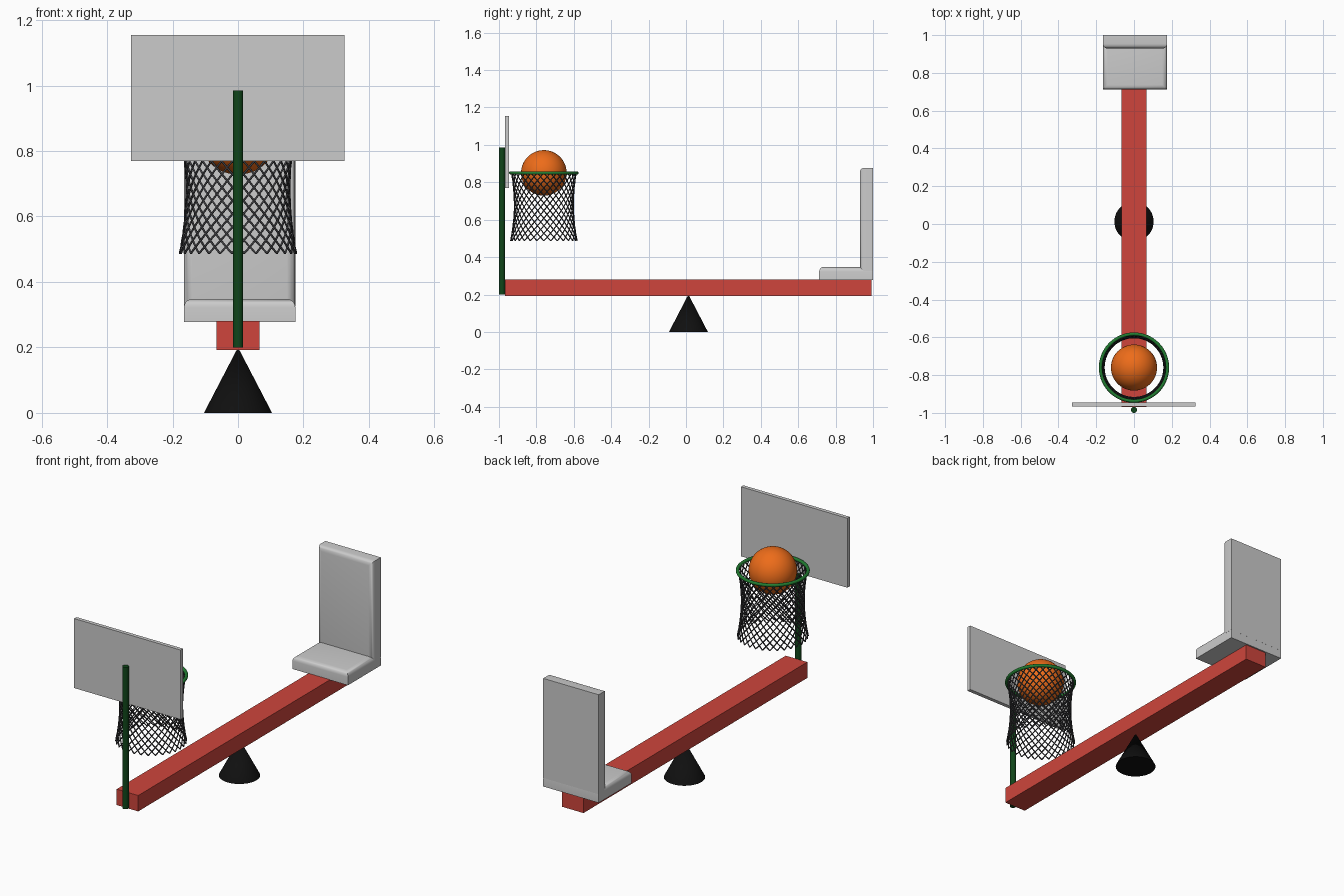
import bpy, bmesh, math

if "Cube" in bpy.data.objects:
    bpy.data.objects.remove(bpy.data.objects["Cube"])


def material(name, rgb):
    m = bpy.data.materials.new(name)
    m.diffuse_color = (*rgb, 1)
    m.use_nodes = True
    m.node_tree.nodes["Principled BSDF"].inputs["Base Color"].default_value = m.diffuse_color
    return m


RED = material("red", (0.62, 0.06, 0.045))
DARK_GREEN = material("dark_green", (0.005, 0.06, 0.01))
GREEN = material("green", (0.015, 0.2, 0.03))
ORANGE = material("orange", (0.85, 0.15, 0.01))
BLACK = material("black", (0.005, 0.005, 0.005))
NET = material("net_grey", (0.05, 0.05, 0.055))


def finish(name, mat=None, smooth=None):
    ob = bpy.context.object
    ob.name = name
    if mat:
        ob.data.materials.append(mat)
    if smooth:
        bpy.ops.object.shade_smooth_by_angle(angle=math.radians(smooth))
    return ob


def box(name, lo, hi, mat=None, round_face=None, radius=0.025):
    """Box from corner to corner; optionally round the rim of the face along round_face."""
    bm = bmesh.new()
    bmesh.ops.create_cube(bm, size=1)
    for v in bm.verts:
        v.co = [(a + b) / 2 + c * (b - a) for a, b, c in zip(lo, hi, v.co)]
    if round_face:
        bm.normal_update()
        face = max(bm.faces, key=lambda f: sum(a * b for a, b in zip(f.normal, round_face)))
        bmesh.ops.bevel(bm, geom=list(face.edges), offset=radius, segments=5,
                        profile=0.5, affect='EDGES')
    mesh = bpy.data.meshes.new(name)
    bm.to_mesh(mesh)
    bm.free()
    ob = bpy.data.objects.new(name, mesh)
    bpy.context.collection.objects.link(ob)
    bpy.ops.object.select_all(action='DESELECT')
    bpy.context.view_layer.objects.active = ob
    ob.select_set(True)
    return finish(name, mat, 50 if round_face else None)


# Seesaw beam and its pivot
box("beam", (-0.066, -0.968, 0.192), (0.066, 0.992, 0.28), RED)
bpy.ops.mesh.primitive_cone_add(vertices=48, radius1=0.104, depth=0.2, location=(0, 0.013, 0.1))
finish("pivot_cone", BLACK, 40)

# Seat: cushion rounded on top, backrest rounded at the front
box("seat_cushion", (-0.165, 0.712, 0.278), (0.175, 1.0, 0.348), None, (0, 0, 1))
box("seat_back", (-0.165, 0.929, 0.325), (0.175, 1.0, 0.877), None, (0, -1, 0))

# Pole and backboard
bpy.ops.mesh.primitive_cylinder_add(vertices=32, radius=0.016, depth=0.785,
                                    location=(0, -0.984, 0.5925))
finish("pole", DARK_GREEN, 40)
box("backboard", (-0.327, -0.967, 0.77), (0.325, -0.946, 1.155))

# Hoop and ball
HOOP_Y, HOOP_Z = -0.76, 0.85
bpy.ops.mesh.primitive_torus_add(major_radius=0.177, minor_radius=0.009, major_segments=64,
                                 minor_segments=12, location=(0, HOOP_Y, HOOP_Z))
finish("hoop", GREEN, 60)
bpy.ops.mesh.primitive_uv_sphere_add(segments=48, ring_count=24, radius=0.122,
                                     location=(0, HOOP_Y, HOOP_Z))
finish("ball", ORANGE, 60)

# Net: two opposing sets of helical strands on a waisted tube
STRANDS, ROWS, STEPS = 30, 9, 27
Z_TOP, Z_BOTTOM = 0.85, 0.487


def net_radius(t):
    # quadratic through top, waist and hem radii
    top, waist, hem = 0.173, 0.158, 0.178
    return (top * (1 - t) * (1 - 2 * t) + waist * 4 * t * (1 - t) + hem * t * (2 * t - 1))


curve = bpy.data.curves.new("net", 'CURVE')
curve.dimensions = '3D'
curve.bevel_depth = 0.0032
curve.bevel_resolution = 1
curve.use_fill_caps = True
for direction in (1, -1):
    for i in range(STRANDS):
        sp = curve.splines.new('POLY')
        sp.points.add(STEPS)
        for k, p in enumerate(sp.points):
            t = k / STEPS
            a = 2 * math.pi / STRANDS * (i + direction * ROWS * t)
            r = net_radius(t)
            p.co = (r * math.cos(a), HOOP_Y + r * math.sin(a),
                    Z_TOP + (Z_BOTTOM - Z_TOP) * t, 1)
net = bpy.data.objects.new("net", curve)
bpy.context.collection.objects.link(net)
curve.materials.append(NET)
